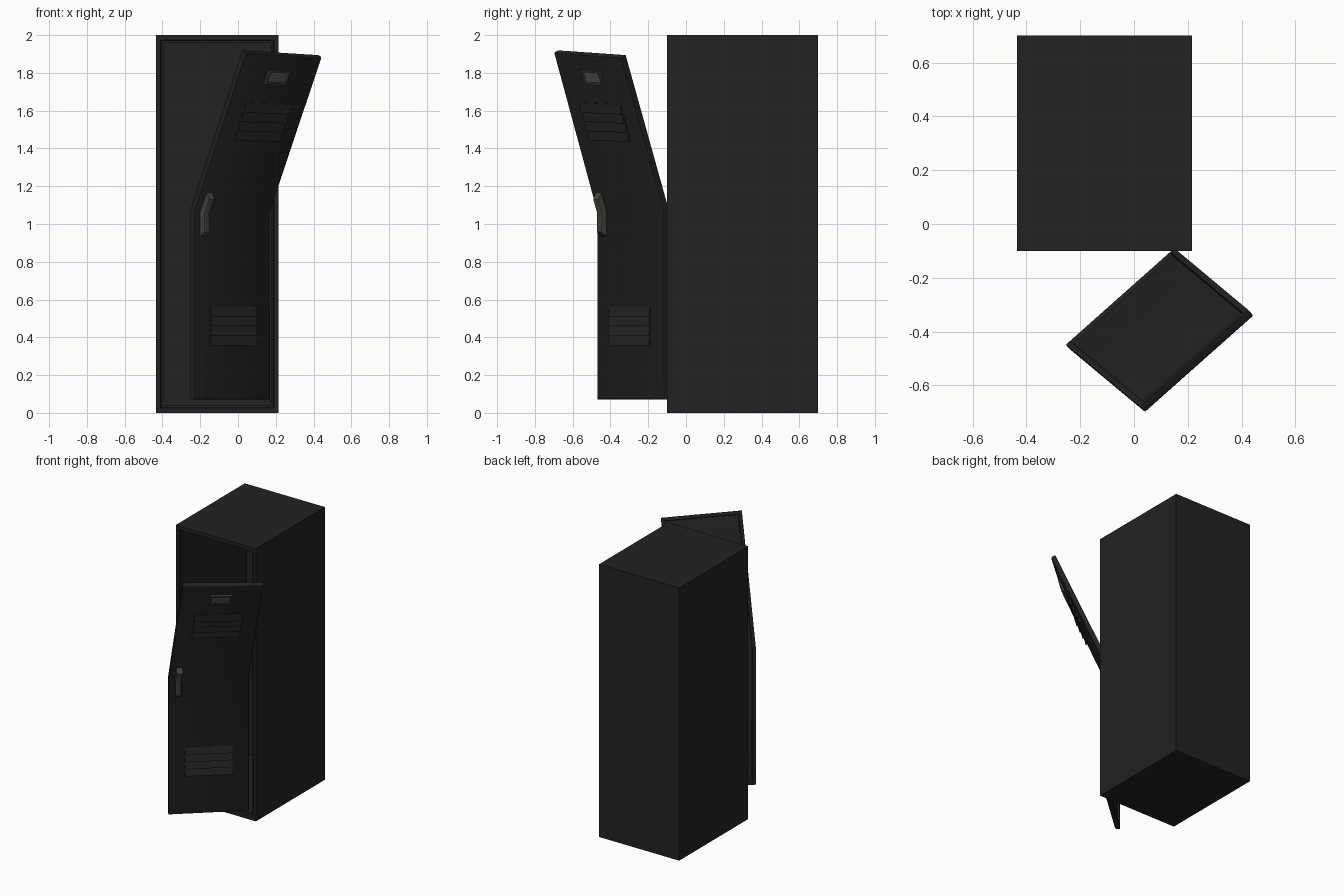
import bpy, bmesh
from mathutils import Vector

if "Cube" in bpy.data.objects:
    bpy.data.objects.remove(bpy.data.objects["Cube"])


def material(name, rgb):
    m = bpy.data.materials.new(name)
    m.diffuse_color = (*rgb, 1)
    m.use_nodes = True
    m.node_tree.nodes["Principled BSDF"].inputs["Base Color"].default_value = m.diffuse_color
    return m


BLACK = material("black_paint", (0.016, 0.016, 0.016))
METAL = material("dull_metal", (0.06, 0.06, 0.05))
PLATE = material("label_metal", (0.11, 0.11, 0.10))

# Door space: u from hinge to free edge, v up the door, w outwards
HINGE = Vector((0.15, -0.09, 0.07))
D = Vector((-0.747, -0.664, 0))
Z = Vector((0, 0, 1))
UP = Vector((0.272, -0.227, 0.815)) / 0.89
N_LOW = Z.cross(D).normalized()
N_TOP = UP.cross(D).normalized()
N_MID = (N_LOW + N_TOP).normalized()
W, H, T, BEND = 0.54, 1.9, 0.035, 1.0


def door_point(p):
    u, v, w = p
    if abs(v - BEND) < 1e-4:
        return HINGE + D * u + Z * BEND + N_MID * w
    if v < BEND:
        return HINGE + D * u + Z * v + N_LOW * w
    t = v - BEND
    lift = 0.025 * u / W * t / (H - BEND)      # free edge bent up a little more
    return HINGE + D * u + Z * (BEND + lift) + UP * t + N_TOP * w


def box(bm, lo, hi):
    vs = bmesh.ops.create_cube(bm, size=1)["verts"]
    lo, hi = Vector(lo), Vector(hi)
    for v in vs:
        v.co = Vector([(lo[i] + hi[i]) / 2 + v.co[i] * (hi[i] - lo[i]) for i in range(3)])
    return vs


def finish(bm, name, mats, bent=False):
    if bent:
        # cut at the crease, then move everything onto the bent door
        bmesh.ops.bisect_plane(bm, geom=bm.verts[:] + bm.edges[:] + bm.faces[:],
                               plane_co=(0, BEND, 0), plane_no=(0, 1, 0))
        for v in bm.verts:
            v.co = door_point(v.co)
    bmesh.ops.recalc_face_normals(bm, faces=bm.faces[:])
    me = bpy.data.meshes.new(name)
    bm.to_mesh(me)
    bm.free()
    ob = bpy.data.objects.new(name, me)
    bpy.context.collection.objects.link(ob)
    for m in mats:
        me.materials.append(m)
    bpy.ops.object.select_all(action='DESELECT')
    ob.select_set(True)
    bpy.context.view_layer.objects.active = ob
    bpy.ops.object.shade_smooth_by_angle(angle=0.52)
    return ob


def bevel_outer(bm, w, amount):
    es = [e for e in bm.edges if all(abs(v.co.z - w) < 1e-5 for v in e.verts)]
    bmesh.ops.bevel(bm, geom=es, offset=amount, segments=2, affect='EDGES', profile=0.5)


# Locker cabinet: stepped front frame and deep hollow inside
bm = bmesh.new()
box(bm, (-0.435, -0.1, 0), (0.215, 0.7, 2))
bm.normal_update()
front = [f for f in bm.faces if f.normal.y < -0.9]
for thick, depth in ((0.025, 0), (0.004, -0.012), (0.012, 0), (0.0005, -0.75)):
    bmesh.ops.inset_region(bm, faces=front, thickness=thick, depth=depth, use_even_offset=True)
finish(bm, "cabinet", [BLACK])

# Bent door: rounded outer rim, shallow tray on the back
bm = bmesh.new()
box(bm, (0, 0, 0), (W, H, T))
bevel_outer(bm, T, 0.012)
bm.normal_update()
back = [f for f in bm.faces if f.normal.z < -0.9]
bmesh.ops.inset_region(bm, faces=back, thickness=0.03, depth=0)
bmesh.ops.inset_region(bm, faces=back, thickness=0.004, depth=-0.015)
finish(bm, "door", [BLACK], True)

# Louvre vents: wedges flush at the top, standing out at the bottom
for name, start in (("lower_vents", 0.285), ("upper_vents", 1.42)):
    bm = bmesh.new()
    for i in range(4):
        v0 = start + i * 0.052
        for v in box(bm, (0.11, v0, T - 0.005), (0.43, v0 + 0.05, T + 0.018)):
            if v.co.z > T and v.co.y > v0 + 0.02:
                v.co.z = T + 0.001
    finish(bm, name, [BLACK], True)

# Label holder: raised frame with a paler sunken plate
bm = bmesh.new()
box(bm, (0.20, 1.735, T - 0.005), (0.345, 1.815, T + 0.012))
bm.normal_update()
face = [f for f in bm.faces if f.normal.z > 0.9]
bmesh.ops.inset_region(bm, faces=face, thickness=0.014, depth=0)
bmesh.ops.inset_region(bm, faces=face, thickness=0.004, depth=-0.008)
for f in face:
    f.material_index = 1
finish(bm, "label_holder", [METAL, PLATE], True)

# Handle, bent together with the door
bm = bmesh.new()
for v in box(bm, (0.458, 0.86, T - 0.005), (0.5, 1.12, T + 0.035)):
    if v.co.z > T:
        v.co.y += 0.025 if v.co.y < BEND else -0.025
bevel_outer(bm, T + 0.035, 0.008)
finish(bm, "handle", [METAL], True)
